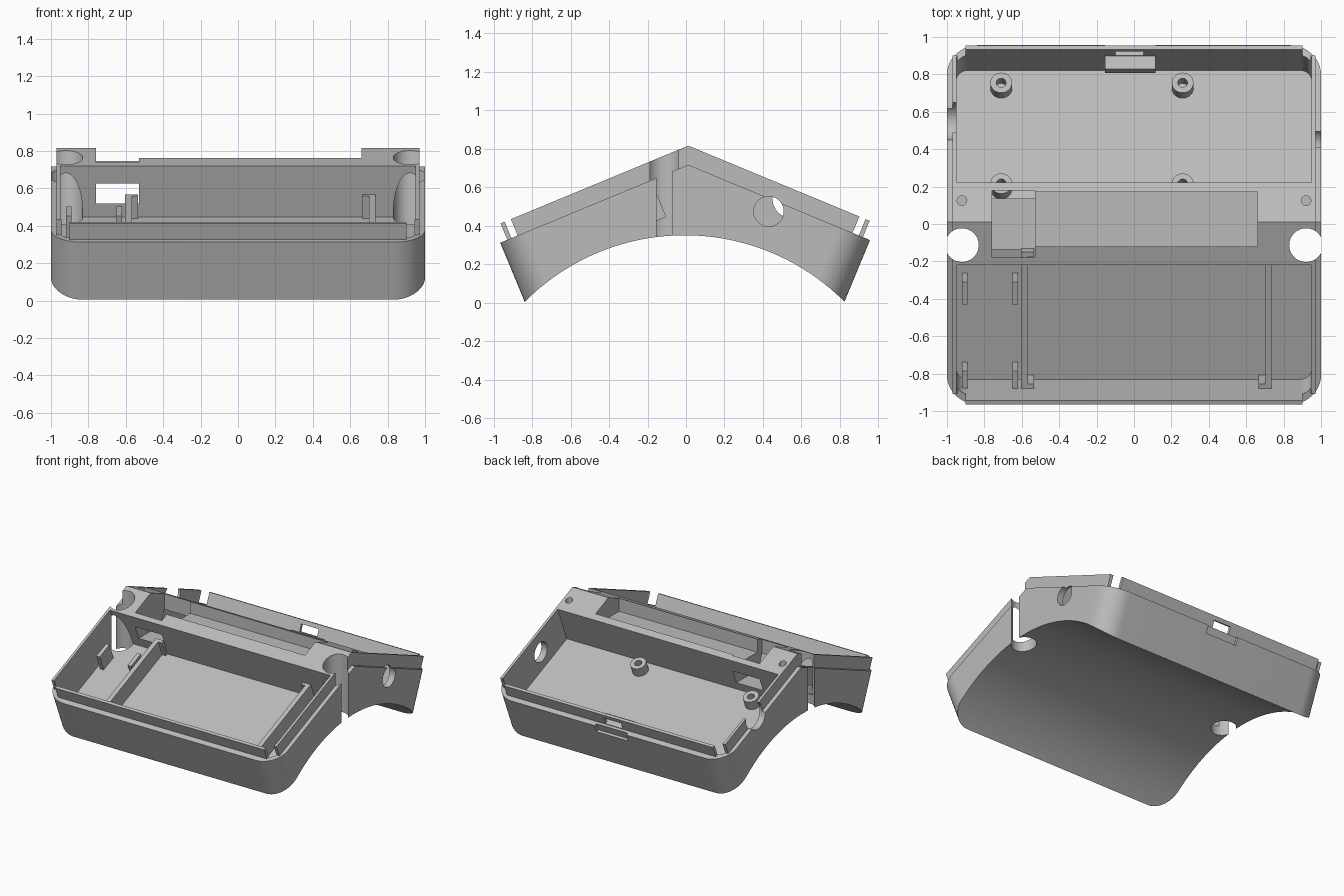
import bpy, bmesh
from math import sin, cos, pi, radians, tan
from mathutils import Vector, Matrix

if "Cube" in bpy.data.objects:
    bpy.data.objects.remove(bpy.data.objects["Cube"])

TILT = radians(22.5)
RIDGE = Vector((0, 0.012, 0.717))
FLOOR, LIP = -0.204, 0.092
LENGTH = {-1: 1.058, 1: 1.022}      # slope length of front (-1) and back (+1) halves
START = {-1: 0.212, 1: 0.19}        # where each tray cavity begins

grey = bpy.data.materials.new("light_grey")
grey.use_nodes = True
grey.diffuse_color = (0.5, 0.5, 0.5, 1)
grey.node_tree.nodes["Principled BSDF"].inputs["Base Color"].default_value = (0.5, 0.5, 0.5, 1)


def slope_point(s, x, u, w):
    """x across, u down the slope of half s, w square to the slope."""
    return RIDGE + Vector((x, s * (u * cos(TILT) + w * sin(TILT)),
                           w * cos(TILT) - u * sin(TILT)))


def finish(name, bm):
    bmesh.ops.recalc_face_normals(bm, faces=bm.faces)
    mesh = bpy.data.meshes.new(name)
    bm.to_mesh(mesh)
    bm.free()
    mesh.materials.append(grey)
    ob = bpy.data.objects.new(name, mesh)
    bpy.context.collection.objects.link(ob)
    return ob


def tray_block(name, s, x0, x1, u0, u1, w0, w1, r=0):
    """Tilted block, its two outer corners rounded by r."""
    plan = [(x0, u0), (x1, u0)]
    if r:
        for cx, a0 in ((x1 - r, 0), (x0 + r, pi / 2)):
            plan += [(cx + r * cos(a0 + i * pi / 24), u1 - r + r * sin(a0 + i * pi / 24))
                     for i in range(13)]
    else:
        plan += [(x1, u1), (x0, u1)]
    bm = bmesh.new()
    low = [bm.verts.new(slope_point(s, x, u, w0)) for x, u in plan]
    top = [bm.verts.new(slope_point(s, x, u, w1)) for x, u in plan]
    bm.faces.new(low)
    bm.faces.new(top)
    n = len(plan)
    for i in range(n):
        j = (i + 1) % n
        bm.faces.new((low[i], low[j], top[j], top[i]))
    return finish(name, bm)


def box(name, x0, x1, y0, y1, z0, z1):
    bm = bmesh.new()
    bmesh.ops.create_cube(bm, size=1)
    for v in bm.verts:
        v.co = Vector(((x0 + x1) / 2 + v.co.x * (x1 - x0),
                       (y0 + y1) / 2 + v.co.y * (y1 - y0),
                       (z0 + z1) / 2 + v.co.z * (z1 - z0)))
    return finish(name, bm)


def rod(name, a, b, r, seg=48):
    a, b = Vector(a), Vector(b)
    bm = bmesh.new()
    turn = (b - a).to_track_quat('Z', 'Y').to_matrix().to_4x4()
    bmesh.ops.create_cone(bm, cap_ends=True, segments=seg, radius1=r, radius2=r,
                          depth=(b - a).length,
                          matrix=Matrix.Translation((a + b) / 2) @ turn)
    return finish(name, bm)


def combine(ob, tool, op='DIFFERENCE'):
    tool.hide_render = True
    mod = ob.modifiers.new("join", 'BOOLEAN')
    mod.operation, mod.solver, mod.object = op, 'EXACT', tool
    bpy.context.view_layer.objects.active = ob
    bpy.ops.object.modifier_apply(modifier=mod.name)
    bpy.data.objects.remove(tool)


# Bent shell: two tilted halves, side lips meeting at the ridge, end lips
shell = tray_block("shell", -1, -1, 1, 0, LENGTH[-1], -0.6, 0, 0.17)
combine(shell, tray_block("back_half", 1, -1, 1, 0, LENGTH[1], -0.6, 0, 0.17), 'UNION')
for s in (-1, 1):
    end = LENGTH[s]
    combine(shell, tray_block("side_lip", s, -0.97, 0.97, -LIP * tan(TILT), end - 0.098,
                              -0.02, LIP), 'UNION')
    combine(shell, tray_block("end_lip", s, -0.9, 0.9, end - 0.08, end - 0.04,
                              -0.02, LIP), 'UNION')

# Curved underside
combine(shell, rod("underside", (-1.5, -0.007, -0.82), (1.5, -0.007, -0.82), 1.171, 160))

# Tray cavities
for s in (-1, 1):
    combine(shell, tray_block("cavity", s, -0.95, 0.95, START[s], LENGTH[s] - 0.062,
                              FLOOR, 0.3, 0.06))

# Ridge pockets: long recess and deep cable passage opening into both trays
combine(shell, box("long_recess", -0.54, 0.66, -0.12, 0.17, 0.66, 1))
combine(shell, box("cable_passage", -0.76, -0.53, -0.18, 0.18, 0.52, 1))

# Upright strap holes breaking through the side walls, and small screw holes
for x in (-0.92, 0.92):
    combine(shell, rod("strap_hole", (x, -0.113, -0.2), (x, -0.113, 1.2), 0.09))
    combine(shell, rod("screw_hole", (x, 0.125, 0.72), (x, 0.125, 1), 0.026, 24))

# Round holes in the back tray's side walls
combine(shell, rod("side_hole", (0.9, 0.43, 0.475), (1.1, 0.43, 0.475), 0.078))
combine(shell, rod("side_hole", (-0.9, 0.55, 0.54), (-1.1, 0.55, 0.54), 0.1))

# Back wall port: shallow outer recess and a window through the lip
end = LENGTH[1]
combine(shell, tray_block("port_recess", 1, -0.155, 0.115, end - 0.02, end + 0.1, -0.06, 0.03))
combine(shell, tray_block("port_window", 1, -0.1, 0.05, end - 0.15, end + 0.1, 0.005, 0.06))
parts = [shell, tray_block("port_block", 1, -0.155, 0.115, end - 0.137, end - 0.055, -0.06, 0.0)]

# Front tray: long ribs with hooked ends
front_end, rib_top = LENGTH[-1] - 0.062, -0.075
for x0, x1, h0, h1 in ((-0.603, -0.567, -0.57, -0.535), (0.7, 0.735, 0.665, 0.705)):
    parts.append(tray_block("rib", -1, x0, x1, START[-1] - 0.005, front_end + 0.005,
                            FLOOR - 0.01, rib_top))
    parts.append(tray_block("rib_hook", -1, h0, h1, front_end - 0.025, front_end + 0.005,
                            FLOOR - 0.01, rib_top))
    parts.append(tray_block("rib_hook", -1, h0, h1, START[-1] - 0.005, START[-1] + 0.02,
                            FLOOR - 0.01, rib_top))

# Front tray: four clip plates
for x in (-0.92, -0.65):
    for u0, u1 in ((0.38, 0.51), (0.895, front_end + 0.005)):
        parts.append(tray_block("clip_plate", -1, x, x + 0.03, u0, u1, FLOOR - 0.01, rib_top))

# Back tray: four hollow screw posts
for x in (-0.71, 0.26):
    for u in (0.275, 0.858):
        post = rod("screw_post", slope_point(1, x, u, FLOOR - 0.01),
                   slope_point(1, x, u, FLOOR + 0.075), 0.058)
        combine(post, rod("post_bore", slope_point(1, x, u, FLOOR + 0.005),
                          slope_point(1, x, u, 0), 0.026, 24))
        parts.append(post)

# Smooth curved walls, keep corners sharp
bpy.ops.object.select_all(action='DESELECT')
for ob in parts:
    ob.select_set(True)
bpy.context.view_layer.objects.active = shell
bpy.ops.object.shade_smooth_by_angle(angle=radians(30))
